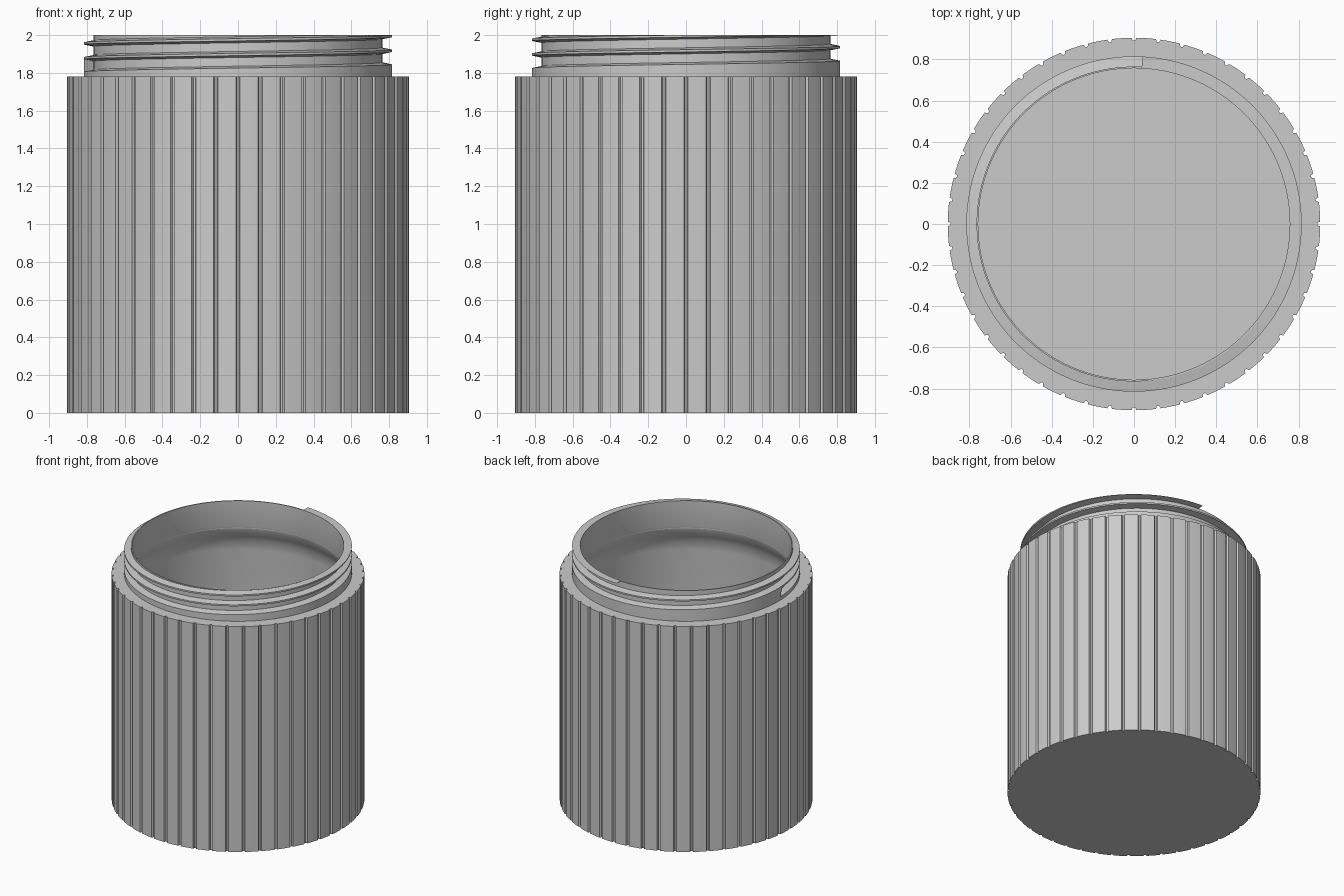
import bpy, bmesh, math

if "Cube" in bpy.data.objects:
    bpy.data.objects.remove(bpy.data.objects["Cube"])

PANELS = 48
R_OUT, H_BODY, H_TOP = 0.905, 1.78, 2.0
R_NECK, R_BORE, R_THREAD = 0.765, 0.757, 0.815
PITCH = 0.078

grey = bpy.data.materials.new("plain grey")
grey.diffuse_color = (0.6, 0.6, 0.6, 1)
grey.use_nodes = True
grey.node_tree.nodes["Principled BSDF"].inputs["Base Color"].default_value = grey.diffuse_color


def finish(name, bm, angle=30):
    bmesh.ops.recalc_face_normals(bm, faces=bm.faces)
    mesh = bpy.data.meshes.new(name)
    bm.to_mesh(mesh)
    bm.free()
    mesh.materials.append(grey)
    obj = bpy.data.objects.new(name, mesh)
    bpy.context.collection.objects.link(obj)
    bpy.ops.object.select_all(action='DESELECT')
    obj.select_set(True)
    bpy.context.view_layer.objects.active = obj
    bpy.ops.object.shade_smooth_by_angle(angle=math.radians(angle))
    return obj


def bridge(bm, a, b, closed=True):
    n = len(a)
    for i in range(n if closed else n - 1):
        j = (i + 1) % n
        bm.faces.new((a[i], a[j], b[j], b[i]))


# Angles round the jar: each panel has a small groove centred on its start
step = 2 * math.pi / PANELS
GROOVE = [(-0.013, 0), (-0.006, 0.014), (0.006, 0.014), (0.013, 0),
          (step * 0.3, 0), (step * 0.5, 0), (step * 0.7, 0)]
columns = [(-math.pi / 2 + p * step + a, d) for p in range(PANELS) for a, d in GROOVE]


def ring(bm, r, z, grooved=False):
    return [bm.verts.new(((r - d * grooved) * math.cos(a), (r - d * grooved) * math.sin(a), z))
            for a, d in columns]


# Jar: fluted outside, shoulder, thin neck, and a cavity widening below the neck
bm = bmesh.new()
rings = [ring(bm, R_OUT, 0, True), ring(bm, R_OUT, H_BODY, True)]
for r, z in [(R_NECK, H_BODY), (R_NECK, H_TOP), (R_BORE, H_TOP), (R_BORE, 1.80),
             (0.77, 1.75), (0.80, 1.70), (0.825, 1.65), (0.835, 1.58), (0.835, 0.07)]:
    rings.append(ring(bm, r, z))
for a, b in zip(rings, rings[1:]):
    bridge(bm, a, b)
bm.faces.new(rings[0])
bm.faces.new(rings[-1])
finish("jar_body", bm)

# Screw thread: the first turn is filled down to the shoulder, the last runs out at the rim
bm = bmesh.new()
PER_TURN = 128
START, Z_START = math.pi, 1.80
count = int(PER_TURN * (H_TOP + 0.014 - Z_START) / PITCH)
sections = []
for i in range(count + 1):
    a = START + 2 * math.pi * i / PER_TURN
    z = Z_START + PITCH * i / PER_TURN
    first = i <= PER_TURN
    low_in = H_BODY if first else z - 0.017
    low_out = H_BODY if first else z - 0.006
    if first:
        z = z + 0.0
    pts = [(R_NECK - 0.004, low_in), (R_THREAD, low_out),
           (R_THREAD, z + 0.006), (R_NECK - 0.004, z + 0.017)]
    sections.append([bm.verts.new((r * math.cos(a), r * math.sin(a), min(h, H_TOP)))
                     for r, h in pts])
for a, b in zip(sections, sections[1:]):
    bridge(bm, a, b)
bm.faces.new(sections[0])
bm.faces.new(sections[-1])
finish("screw_thread", bm)
